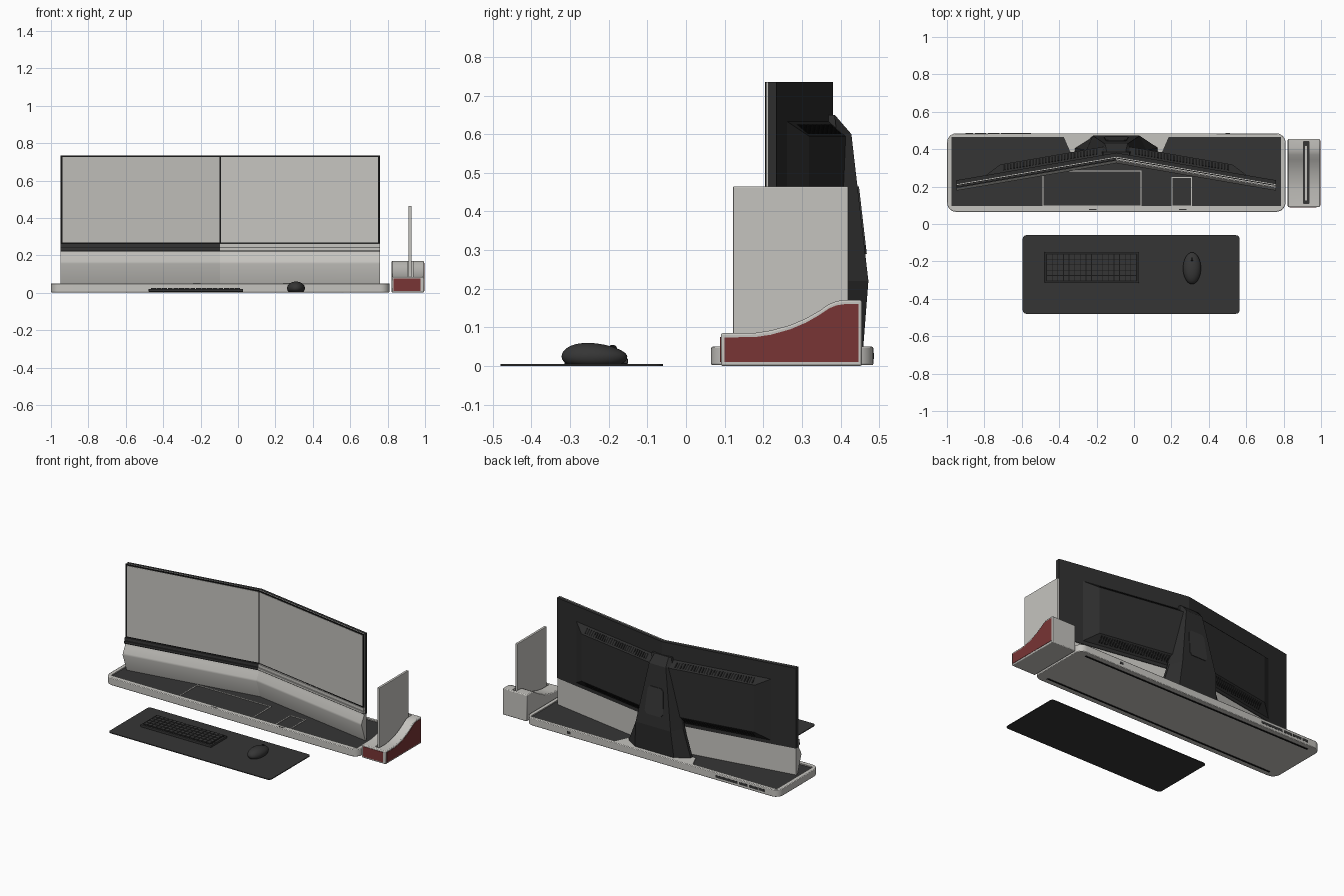
import bpy, bmesh, math
from mathutils import Vector

if "Cube" in bpy.data.objects:
    bpy.data.objects.remove(bpy.data.objects["Cube"])

def material(name, *rgb):
    m = bpy.data.materials.new(name)
    m.use_nodes = True
    m.diffuse_color = (*rgb, 1)
    m.node_tree.nodes["Principled BSDF"].inputs["Base Color"].default_value = (*rgb, 1)
    return m

LIGHT = material("warm light grey", 0.56, 0.55, 0.52)
DARK = material("charcoal", 0.036, 0.036, 0.036)
SHELL = material("shell black", 0.026, 0.026, 0.026)
BLACK = material("vent black", 0.008, 0.008, 0.008)
RED = material("deep red", 0.19, 0.035, 0.035)

def loft(name, rings, mat, bevel=0):
    """Closed solid through rings that all have the same point count."""
    bm = bmesh.new()
    loops = [[bm.verts.new(p) for p in r] for r in rings]
    n = len(loops[0])
    for a, b in zip(loops, loops[1:]):
        for i in range(n):
            bm.faces.new((a[i], a[(i + 1) % n], b[(i + 1) % n], b[i]))
    bm.faces.new(loops[0])
    bm.faces.new(loops[-1])
    bmesh.ops.recalc_face_normals(bm, faces=bm.faces)
    me = bpy.data.meshes.new(name)
    bm.to_mesh(me)
    bm.free()
    me.materials.append(mat)
    ob = bpy.data.objects.new(name, me)
    bpy.context.collection.objects.link(ob)
    if bevel:
        mod = ob.modifiers.new("edge", "BEVEL")
        mod.width, mod.segments, mod.angle_limit = bevel, 2, math.radians(50)
    return ob

def slab(name, pts, z0, z1, mat, bevel=0):
    return loft(name, [[(x, y, z) for x, y in pts] for z in (z0, z1)], mat, bevel)

def rect(x0, x1, y0, y1, r=0):
    if not r:
        return [(x0, y0), (x1, y0), (x1, y1), (x0, y1)]
    centres = [(x1 - r, y1 - r), (x0 + r, y1 - r), (x0 + r, y0 + r), (x1 - r, y0 + r)]
    return [(cx + r * math.cos(math.radians(90 * k + 15 * s)),
             cy + r * math.sin(math.radians(90 * k + 15 * s)))
            for k, (cx, cy) in enumerate(centres) for s in range(7)]

def box(name, x0, x1, y0, y1, z0, z1, mat, bevel=0):
    return slab(name, rect(x0, x1, y0, y1), z0, z1, mat, bevel)

def cut(ob, cutter):
    cutter.hide_render = True
    cutter.hide_viewport = True
    cutter.display_type = 'WIRE'
    mod = ob.modifiers.new("cut", "BOOLEAN")
    mod.operation, mod.object, mod.solver = 'DIFFERENCE', cutter, 'EXACT'

def smooth(ob):
    bpy.ops.object.select_all(action='DESELECT')
    ob.select_set(True)
    bpy.context.view_layer.objects.active = ob
    bpy.ops.object.shade_smooth_by_angle(angle=math.radians(35))

# Base tray with a sunken dark deck
MID = -0.095
base = slab("base", rect(-1, 0.81, 0.065, 0.485, 0.05), 0.002, 0.05, LIGHT, 0.004)
deck = [(-0.975, 0.095), (0.785, 0.095), (0.785, 0.465), (0.185, 0.465),
        (0.15, 0.385), (-0.34, 0.385), (-0.375, 0.465), (-0.975, 0.465)]
cut(base, slab("deck_cutter", deck, 0.04, 0.08, LIGHT))
slab("deck", deck, 0.038, 0.043, DARK)
smooth(base)

def frame(name, x0, x1, y0, y1, z, t=0.005):
    for i, r in enumerate([(x0, x1, y0, y0 + t), (x0, x1, y1 - t, y1),
                           (x0, x0 + t, y0, y1), (x1 - t, x1, y0, y1)]):
        box(f"{name}_{i}", *r, z, z + 0.003, LIGHT)

frame("large_tray_edge", -0.49, 0.04, 0.095, 0.285, 0.043)
frame("small_tray_edge", 0.2, 0.31, 0.095, 0.25, 0.043)
for y in (0.1, 0.44):
    box("foot_strip", -0.93, 0.74, y, y + 0.012, 0, 0.003, BLACK)
for x in (-0.22, 0.26):
    box("front_marker", x - 0.02, x + 0.02, 0.074, 0.08, 0.049, 0.051, DARK)
for x, w in ((-0.88, 0.02), (-0.82, 0.03), (-0.75, 0.03), (-0.63, 0.08), (0.5, 0.012)):
    box("rear_port", x - w, x + w, 0.48, 0.486, 0.018, 0.034, DARK)

# Two angled monitors, each in sheared coordinates: u outward, d backward
W = 0.855
for side, s in (("right", -1), ("left", 1)):
    def at(u, d, z):
        return (MID + s * u, 0.355 - 0.172 * u + d, z)

    def panel(name, u0, u1, d0, d1, z0, z1, mat):
        return loft(f"{side}_{name}", [[at(u0, d0, z), at(u1, d0, z), at(u1, d1, z), at(u0, d1, z)]
                                       for z in (z0, z1)], mat)

    panel("monitor_shell", 0, W, 0.004, 0.026, 0.215, 0.735, SHELL)
    panel("monitor_trim", 0, W, 0, 0.004, 0.222, 0.735, LIGHT)
    panel("bezel", 0, W, -0.003, 0, 0.262, 0.735, BLACK)
    panel("screen", 0.004, W - 0.011, -0.005, -0.003, 0.268, 0.726, LIGHT)
    bar = DARK if s < 0 else LIGHT
    panel("lower_bar", 0, W, -0.012, 0, 0.242, 0.262, bar)
    panel("lower_lip", 0, W, -0.016, 0, 0.226, 0.24, bar)
    panel("bar_gap", 0, W, -0.008, 0, 0.22, 0.262, BLACK)
    # Skirt below the screen
    skirt = [(0.022, 0.222), (-0.004, 0.222), (-0.008, 0.205), (-0.029, 0.168),
             (-0.03, 0.155), (0.01, 0.04), (0.022, 0.04)]
    smooth(loft(f"{side}_skirt", [[at(u, d, z) for d, z in skirt] for u in (0, W)], LIGHT))
    # Raised rear housing with vent slots on its sloping edges
    loft(f"{side}_rear_housing",
         [[at(0, d, z0), at(u, d, z0), at(u, d, z1), at(0, d, z1)]
          for d, u, z0, z1 in ((0.024, 0.7, 0.235, 0.635), (0.07, 0.62, 0.29, 0.595))], SHELL)
    for za, zb in ((0.635, 0.595), (0.235, 0.29)):
        for k in range(30):
            u = 0.1 + 0.017 * k
            ends = [(0.026 + 0.046 * f, za + (zb - za) * f) for f in (0.25, 0.85)]
            loft(f"{side}_vent", [[at(u, d, z), at(u + 0.009, d, z),
                                   at(u + 0.009, d - 0.006, z), at(u, d - 0.006, z)]
                                  for d, z in ends], BLACK)

# Stand: tapered faceted column
rings = [(0.04, 0.225, 0.14, 0.385, 0.458), (0.22, 0.16, 0.125, 0.375, 0.472),
         (0.6, 0.08, 0.06, 0.37, 0.428), (0.65, 0.07, 0.05, 0.365, 0.385)]
loft("stand", [[(MID - f, yf, z), (MID + f, yf, z), (MID + f, yf + 0.02, z), (MID + b, yb, z),
                (MID - b, yb, z), (MID - f, yf + 0.02, z)] for z, f, b, yf, yb in rings], SHELL)
badge = [(-0.065, 0.31), (-0.05, 0.29), (0.05, 0.29), (0.065, 0.31), (0.055, 0.45),
         (0.04, 0.465), (-0.04, 0.465), (-0.055, 0.45)]
loft("stand_cover", [[(MID + x, 0.472 - (z - 0.22) * 0.116 + o, z) for x, z in badge]
                     for o in (-0.003, 0.004)], DARK)

# Side dock with red cheeks and an upright tablet
top = [(0.09, 0.085), (0.18, 0.086), (0.22, 0.092), (0.27, 0.106), (0.31, 0.123),
       (0.345, 0.143), (0.37, 0.16), (0.39, 0.168), (0.41, 0.171), (0.455, 0.171)]
dock_side = [(0.09, 0)] + top + [(0.455, 0)]
dock = loft("dock", [[(x, y, z) for y, z in dock_side] for x in (0.822, 0.994)], LIGHT, 0.005)
cut(dock, box("slot_cutter", 0.905, 0.935, 0.11, 0.44, 0.07, 0.3, LIGHT))
smooth(dock)
cheek = [(0.1, 0.01)] + [(min(max(y, 0.1), 0.446), z - 0.011) for y, z in top] + [(0.446, 0.01)]
loft("dock_red_cheek", [[(x, y, z) for y, z in cheek] for x in (0.99, 0.996)], RED)
box("dock_red_front", 0.832, 0.975, 0.088, 0.094, 0.01, 0.075, RED)
box("slot_lining", 0.905, 0.935, 0.11, 0.44, 0.068, 0.073, DARK)
box("tablet", 0.912, 0.928, 0.122, 0.42, 0.07, 0.465, LIGHT, 0.003)

# Desk mat, keyboard and mouse
slab("desk_mat", rect(-0.595, 0.565, -0.48, -0.06, 0.02), 0, 0.005, DARK)
box("keyboard", -0.478, 0.028, -0.315, -0.15, 0.005, 0.02, DARK, 0.003)
box("key_bed", -0.47, 0.02, -0.307, -0.158, 0.019, 0.0205, BLACK)
for row in range(5):
    for col in range(16):
        x, y = -0.465 + col * 0.03, -0.303 + row * 0.029
        box("key", x, x + 0.026, y, y + 0.025, 0.019, 0.026, DARK)

bm = bmesh.new()
bmesh.ops.create_uvsphere(bm, u_segments=32, v_segments=20, radius=1)
for v in bm.verts:
    z = 0.024 + v.co.z * 0.035 - 0.008 * v.co.y * max(v.co.z, 0)
    v.co = Vector((0.31 + v.co.x * 0.048, -0.237 + v.co.y * 0.085, max(z, 0.005)))
me = bpy.data.meshes.new("mouse")
bm.to_mesh(me)
bm.free()
me.materials.append(DARK)
mouse = bpy.data.objects.new("mouse", me)
bpy.context.collection.objects.link(mouse)
smooth(mouse)
bpy.ops.mesh.primitive_cylinder_add(vertices=24, radius=0.012, depth=0.01,
                                    location=(0.31, -0.19, 0.043), rotation=(0, math.pi / 2, 0))
wheel = bpy.context.object
wheel.name = "mouse_wheel"
wheel.data.materials.append(BLACK)
smooth(wheel)
